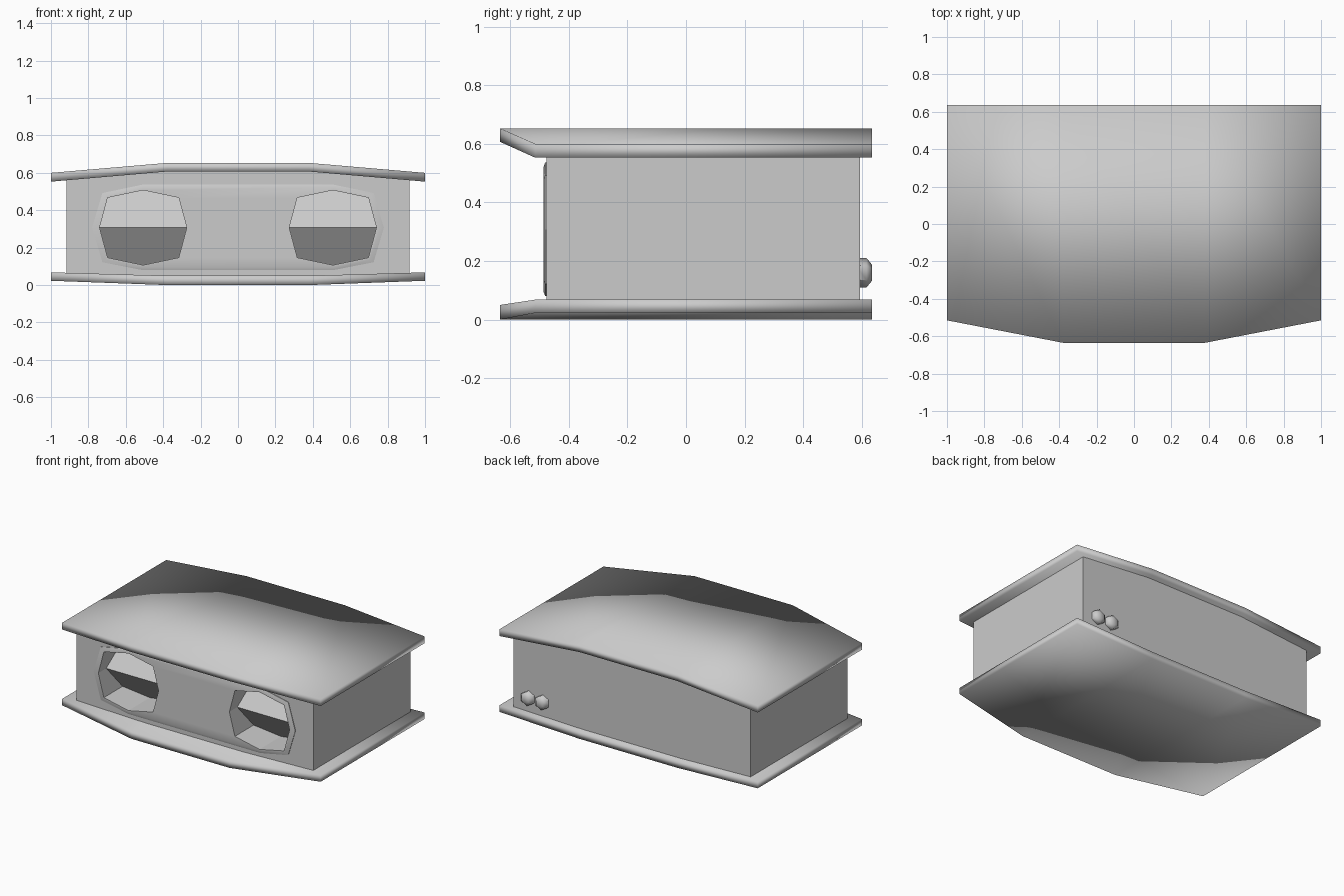
import bpy, bmesh, math

if "Cube" in bpy.data.objects:
    bpy.data.objects.remove(bpy.data.objects["Cube"])


def loft(name, rings, split_end=False):
    """Skin matching rings of points and cap both ends."""
    bm = bmesh.new()
    vs = [[bm.verts.new(p) for p in ring] for ring in rings]
    n = len(vs[0])
    for a, b in zip(vs, vs[1:]):
        for i in range(n):
            j = (i + 1) % n
            bm.faces.new((a[i], a[j], b[j], b[i]))
    bm.faces.new(vs[0])
    end = vs[-1]
    if split_end:  # folded end cap with a crease across the middle
        bm.faces.new(end[:n // 2 + 1])
        bm.faces.new(end[n // 2:] + end[:1])
    else:
        bm.faces.new(end)
    bmesh.ops.recalc_face_normals(bm, faces=bm.faces)
    mesh = bpy.data.meshes.new(name)
    bm.to_mesh(mesh)
    bm.free()
    ob = bpy.data.objects.new(name, mesh)
    bpy.context.collection.objects.link(ob)
    return ob


def prism(name, outline, y0, y1):
    return loft(name, [[(x, y, z) for x, z in outline] for y in (y0, y1)])


def smooth(ob, angle=None):
    bpy.ops.object.select_all(action='DESELECT')
    ob.select_set(True)
    bpy.context.view_layer.objects.active = ob
    if angle is None:
        bpy.ops.object.shade_smooth()
    else:
        bpy.ops.object.shade_smooth_by_angle(angle=math.radians(angle))


# Bowed top and bottom plates: stations are (x, front y, low z, high z)
def plate(name, edge, middle):
    stations = [(-1, -.515, *edge), (-.38, -.635, *middle),
                (.38, -.635, *middle), (1, -.515, *edge)]
    ob = loft(name, [[(x, f, lo), (x, .635, lo), (x, .635, hi), (x, f, hi)]
                     for x, f, lo, hi in stations])
    smooth(ob)


plate("top_plate", (.553, .6), (.607, .653))
plate("bottom_plate", (.023, .068), (0, .05))

# Box body, its top and bottom tucked into the plates
body = prism("body", [(-.917, .045), (-.38, .025), (.38, .025), (.917, .045),
                      (.917, .58), (.38, .63), (-.38, .63), (-.917, .58)], -.477, .595)

# Raised front surround with octagonal ends, thin chamfered lip
half = [(.51, .08), (.725, .122), (.78, .307), (.725, .492), (.51, .537)]
outline = half + [(-x, z) for x, z in reversed(half)]
inner = [(x - math.copysign(.022, x) * (abs(x) > .6), .307 + (z - .307) * .93)
         for x, z in outline]
surround = loft("front_surround", [
    [(x, -.44, z) for x, z in outline],
    [(x, -.481, z) for x, z in outline],
    [(x, -.487, z) for x, z in inner]])

# Octagonal recesses whose back is folded to a horizontal ridge
octagon = [(.233, 0), (.19, .16), (0, .2), (-.19, .16),
           (-.233, 0), (-.19, -.16), (0, -.2), (.19, -.16)]
for side in (-1, 1):
    cutter = loft("recess_cutter", [
        [(side * .507 + x, -.6, .307 + z) for x, z in octagon],
        [(side * .507 + x, -.40 + .75 * abs(z), .307 + z) for x, z in octagon]],
        split_end=True)
    cutter.hide_render = True
    cutter.hide_viewport = True
    cutter.display_type = 'WIRE'
    for ob in (body, surround):
        mod = ob.modifiers.new("recess", 'BOOLEAN')
        mod.operation = 'DIFFERENCE'
        mod.solver = 'EXACT'
        mod.object = cutter
smooth(body, 30)
smooth(surround, 30)

# Two small knobs low on the back
for x in (.69, .80):
    rings = []
    for r, y in ((.05, .58), (.05, .617), (.028, .635)):
        rings.append([(x + r * math.sin(k * math.pi / 3), y,
                       .16 + r * math.cos(k * math.pi / 3)) for k in range(6)])
    smooth(loft("back_knob", rings), 60)
